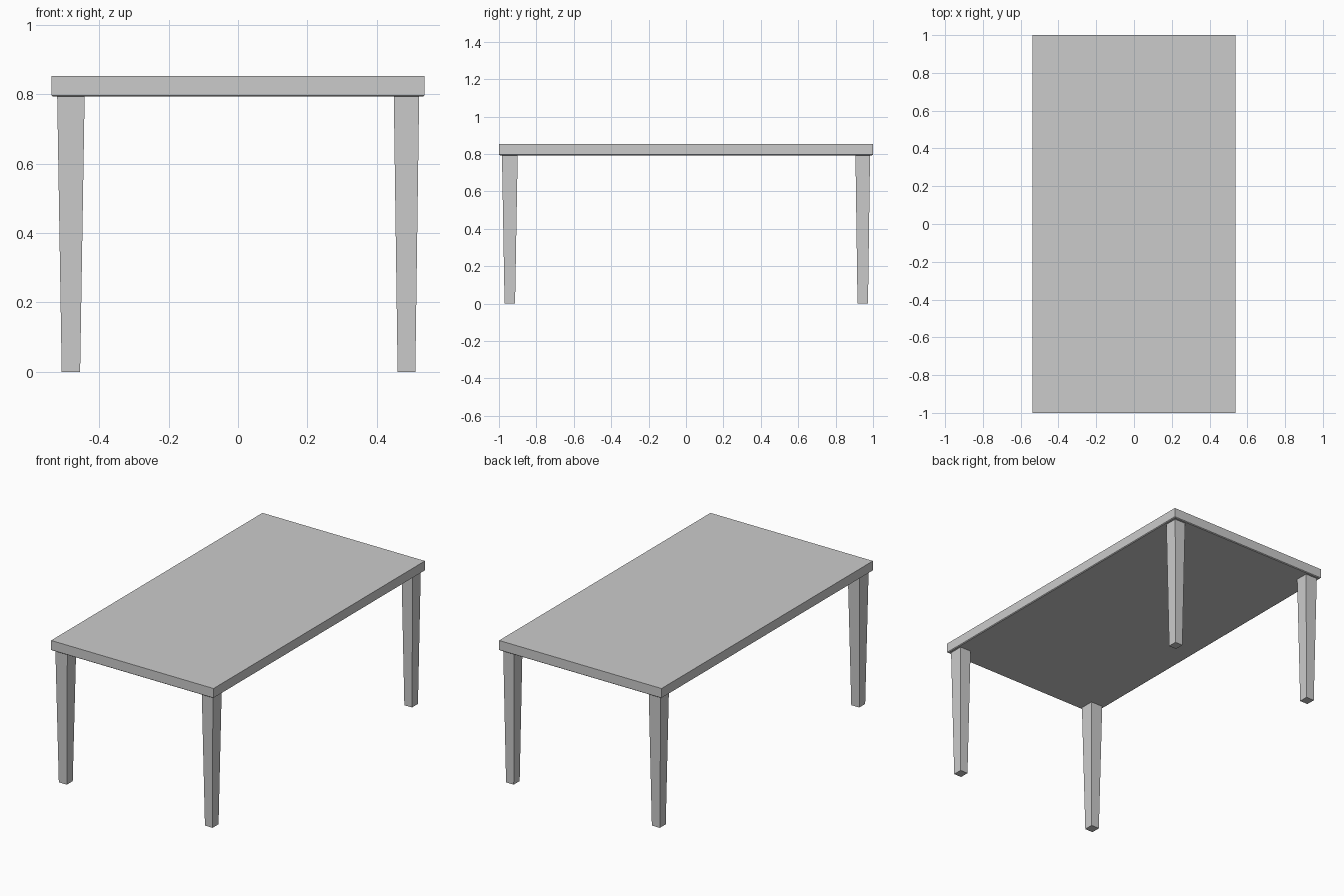
import bpy, bmesh

if "Cube" in bpy.data.objects:
    bpy.data.objects.remove(bpy.data.objects["Cube"])


def frustum(name, cx, cy, rings):
    """Stack of rectangular rings (half_x, half_y, z) closed at both ends."""
    bm = bmesh.new()
    loops = [[bm.verts.new((cx + sx * hx, cy + sy * hy, z))
              for sx, sy in ((-1, -1), (1, -1), (1, 1), (-1, 1))]
             for hx, hy, z in rings]
    for a, b in zip(loops, loops[1:]):
        for i in range(4):
            j = (i + 1) % 4
            bm.faces.new((a[i], a[j], b[j], b[i]))
    bm.faces.new(loops[0][::-1])
    bm.faces.new(loops[-1])
    mesh = bpy.data.meshes.new(name)
    bm.to_mesh(mesh)
    bm.free()
    obj = bpy.data.objects.new(name, mesh)
    bpy.context.collection.objects.link(obj)
    return obj


# Table top, with a very slight chamfer under the rim
frustum("table_top", 0, 0, [(0.533, 0.995, 0.793), (0.538, 1.0, 0.797), (0.538, 1.0, 0.853)])

# Four tapered legs: centre, half width at the foot, half width at the top
columns = {"left": (-0.4815, 0.0265, 0.0395), "right": (0.4855, 0.0255, 0.0365)}
rows = {"front": (-0.942, 0.028, 0.042), "back": (0.945, 0.028, 0.039)}
for row, (y, y_foot, y_top) in rows.items():
    for col, (x, x_foot, x_top) in columns.items():
        frustum(f"{row}_{col}_leg", x, y,
                [(x_foot, y_foot, 0), (x_top, y_top, 0.794)])
